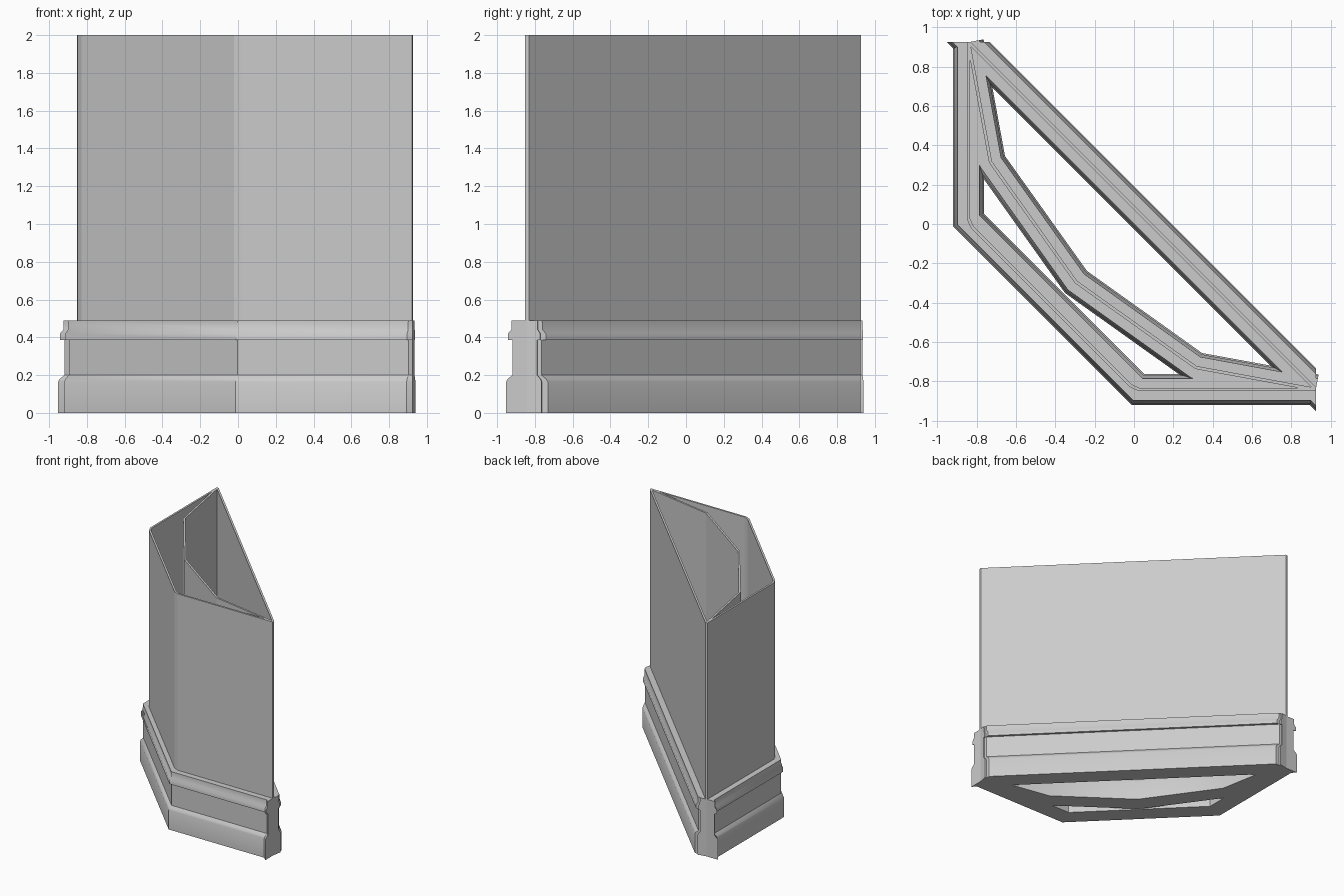
import bpy, bmesh, math
from mathutils import Vector

if "Cube" in bpy.data.objects:
    bpy.data.objects.remove(bpy.data.objects["Cube"])

# Shared end points of the three wall runs
A, D = Vector((-0.842, 0.925)), Vector((0.925, -0.842))


def mirrored(half):
    """Closed cross-section (offset, z) from one half of the moulding."""
    return [(w, z) for w, z in half] + [(-w, z) for w, z in reversed(half)]


def miter(d, cut):
    """Offset per unit of width for direction d, cut along the given direction."""
    n = Vector((-d.y, d.x))
    return cut / cut.dot(n)


def sweep(name, path, section, square_ends, smooth):
    """Sweep a cross-section along a flat path with mitred corners."""
    path = [Vector(p) for p in path]
    dirs = [(b - a).normalized() for a, b in zip(path, path[1:])]
    offs = []
    for i in range(len(path)):
        if i == 0:
            d = dirs[0]
            cut = Vector((-d.y, d.x)) if square_ends else Vector((1, 0))
        elif i == len(path) - 1:
            d = dirs[-1]
            cut = Vector((-d.y, d.x)) if square_ends else Vector((0, 1))
        else:
            d = dirs[i]
            t = dirs[i - 1] + d
            cut = Vector((-t.y, t.x))
        offs.append(miter(d, cut))
    bm = bmesh.new()
    rings = [[bm.verts.new((p.x + o.x * w, p.y + o.y * w, z)) for w, z in section]
             for p, o in zip(path, offs)]
    n = len(section)
    for r, s in zip(rings, rings[1:]):
        for j in range(n):
            k = (j + 1) % n
            bm.faces.new((r[j], r[k], s[k], s[j]))
    bm.faces.new(rings[0])
    bm.faces.new(rings[-1])
    bmesh.ops.recalc_face_normals(bm, faces=bm.faces)
    mesh = bpy.data.meshes.new(name)
    bm.to_mesh(mesh)
    bm.free()
    ob = bpy.data.objects.new(name, mesh)
    bpy.context.collection.objects.link(ob)
    if smooth:
        bpy.ops.object.select_all(action='DESELECT')
        ob.select_set(True)
        bpy.context.view_layer.objects.active = ob
        bpy.ops.object.shade_smooth_by_angle(angle=math.radians(40))


# Baseboard moulding and thin wall panel cross-sections
board = mirrored([(0.078, 0), (0.078, 0.165), (0.072, 0.18), (0.054, 0.2),
                  (0.054, 0.385), (0.071, 0.387), (0.071, 0.42),
                  (0.058, 0.44), (0.057, 0.49)])
panel = mirrored([(0.008, 0.48), (0.008, 2.0)])

# Straight, curved (four segments) and angled runs
straight = [A, D]
curve = [A, (-0.73, 0.315), (-0.295, -0.295), (0.315, -0.73), D]
angled_base = [A, (-0.842, 0.02), (0.02, -0.842), D]
angled_wall = [A, (-0.842, 0.026), (-0.823, -0.016),
               (-0.016, -0.823), (0.026, -0.842), D]

for label, base, wall, square in (("straight", straight, straight, False),
                                  ("curved", curve, curve, True),
                                  ("angled", angled_base, angled_wall, False)):
    sweep(label + "_baseboard", base, board, square, True)
    sweep(label + "_wall", wall, panel, square, False)
